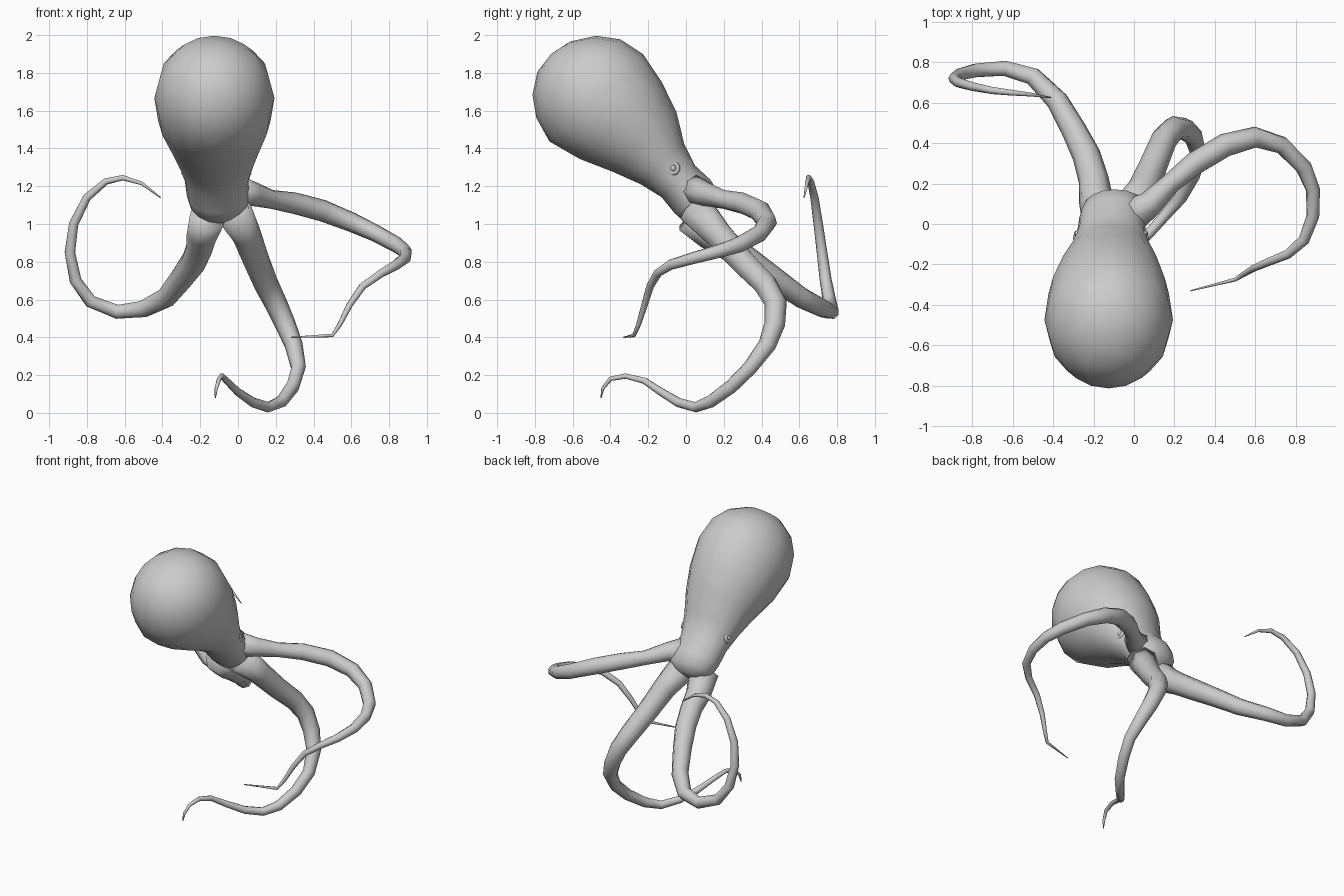
import bpy, bmesh, math
from mathutils import Vector


def loft(name, rings, start=None, end=None):
    """Skin a list of equal rings; close the ends with a point or a cap."""
    bm = bmesh.new()
    loops = [[bm.verts.new(p) for p in ring] for ring in rings]
    n = len(loops[0])
    for a, b in zip(loops, loops[1:]):
        for i in range(n):
            j = (i + 1) % n
            bm.faces.new((a[i], a[j], b[j], b[i]))
    for loop, tip in ((loops[0], start), (loops[-1], end)):
        if tip is None:
            bm.faces.new(loop)
        else:
            v = bm.verts.new(tip)
            for i in range(n):
                bm.faces.new((loop[i], loop[(i + 1) % n], v))
    bmesh.ops.recalc_face_normals(bm, faces=bm.faces)
    me = bpy.data.meshes.new(name)
    bm.to_mesh(me)
    bm.free()
    ob = bpy.data.objects.new(name, me)
    bpy.context.collection.objects.link(ob)
    for p in me.polygons:
        p.use_smooth = True
    return ob


def tentacle(name, pts, sides=8):
    """Tapered tube along (x, y, z, radius) points with a carried frame."""
    c = [Vector(p[:3]) for p in pts]
    rings, u = [], Vector((0, 0, 1))
    for i, p in enumerate(pts):
        t = (c[min(i + 1, len(c) - 1)] - c[max(i - 1, 0)]).normalized()
        u = (u - t * u.dot(t)).normalized()
        w = t.cross(u)
        rings.append([c[i] + p[3] * (u * math.cos(a) + w * math.sin(a))
                      for a in (2 * math.pi * k / sides for k in range(sides))])
    return loft(name, rings)


# Mantle and neck: centre x, y, z, half width, half depth
body = [
    (-.125, -.700, 1.885, .12, .12),
    (-.125, -.645, 1.840, .225, .23),
    (-.125, -.570, 1.770, .29, .305),
    (-.125, -.475, 1.668, .318, .34),
    (-.125, -.345, 1.547, .298, .298),
    (-.120, -.220, 1.435, .248, .232),
    (-.115, -.125, 1.318, .200, .158),
    (-.113, -.040, 1.225, .168, .122),
    (-.105, .035, 1.145, .165, .130),
    (-.095, .085, 1.085, .155, .118),
    (-.095, .120, 1.050, .090, .070),
]
N = 16
across = Vector((0, .73, .68))
rings = [[Vector((x, y, z)) + Vector((w * math.cos(a), 0, 0)) + across * d * math.sin(a)
          for a in (2 * math.pi * k / N for k in range(N))]
         for x, y, z, w, d in body]
loft("mantle", rings, (-.125, -.715, 1.90), (-.095, .13, 1.04))

# Three curling tentacles
tentacle("left_tentacle", [
    (-.16, .03, 1.04, .10), (-.19, .13, .945, .085), (-.20, .22, .885, .075),
    (-.235, .34, .80, .07), (-.30, .47, .71, .062), (-.38, .61, .61, .055),
    (-.50, .73, .55, .047), (-.64, .77, .535, .04), (-.78, .76, .59, .036),
    (-.86, .74, .70, .032), (-.89, .72, .85, .028), (-.87, .70, 1.0, .025),
    (-.80, .68, 1.14, .022), (-.70, .66, 1.225, .018), (-.61, .65, 1.245, .015),
    (-.51, .64, 1.215, .01), (-.41, .625, 1.14, .003)])
tentacle("lower_tentacle", [
    (-.03, .05, 1.08, .10), (.045, .17, .945, .078), (.10, .30, .80, .07),
    (.15, .42, .68, .065), (.20, .475, .58, .06), (.25, .47, .47, .055),
    (.295, .43, .36, .048), (.32, .34, .24, .04), (.29, .24, .14, .037),
    (.23, .13, .06, .033), (.16, .05, .03, .028), (.08, -.04, .055, .026),
    (0, -.13, .11, .022), (-.06, -.22, .17, .018), (-.085, -.32, .195, .015),
    (-.10, -.40, .18, .012), (-.115, -.44, .13, .009), (-.12, -.45, .08, .003)])
tentacle("right_tentacle", [
    (-.03, .03, 1.18, .09), (.08, .10, 1.16, .065), (.18, .20, 1.13, .05),
    (.30, .30, 1.11, .057), (.45, .39, 1.07, .058), (.60, .43, 1.01, .052),
    (.73, .39, .95, .045), (.84, .28, .89, .042), (.885, .17, .855, .036),
    (.885, .04, .82, .032), (.84, -.08, .785, .028), (.76, -.15, .74, .023),
    (.66, -.19, .67, .02), (.59, -.22, .57, .017), (.54, -.25, .47, .013),
    (.50, -.275, .41, .01), (.28, -.33, .40, .003)])

# Small eyes: lid ring and eyeball on each side of the neck
for side, label in ((1, "right"), (-1, "left")):
    loc = (-.114 + side * .168, -.07, 1.295)
    bpy.ops.mesh.primitive_torus_add(major_segments=10, minor_segments=6,
                                     major_radius=.027, minor_radius=.013, location=loc,
                                     rotation=(0, side * math.radians(80), 0))
    bpy.context.object.name = label + "_eyelid"
    bpy.ops.object.shade_smooth()
    bpy.ops.mesh.primitive_uv_sphere_add(segments=10, ring_count=6, radius=.02, location=loc)
    bpy.context.object.name = label + "_eye"
    bpy.ops.object.shade_smooth()
